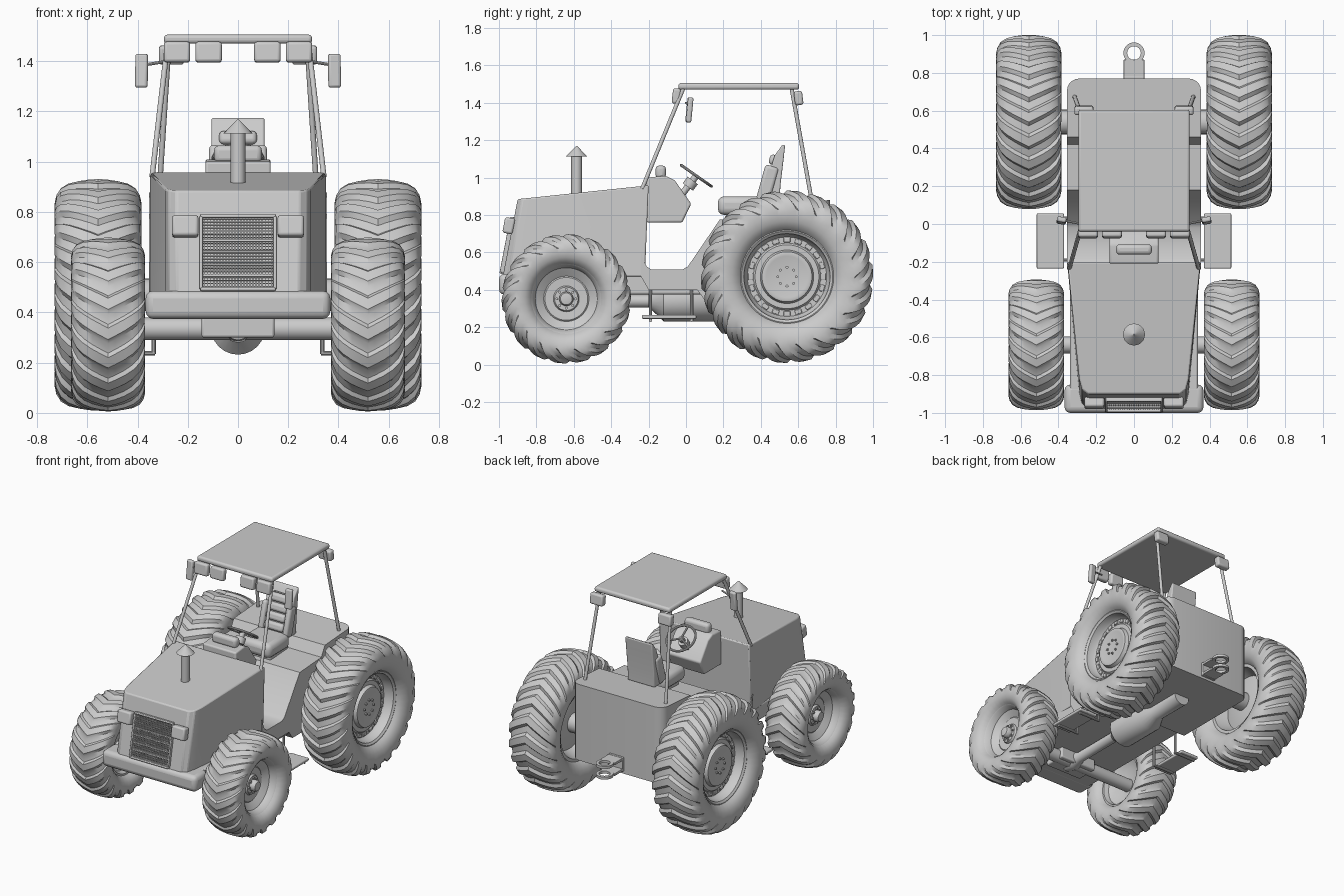
import bpy, bmesh, math
from mathutils import Vector, Matrix

if "Cube" in bpy.data.objects:
    bpy.data.objects.remove(bpy.data.objects["Cube"])

pi = math.pi


def finish(name, bm, bevel=0.0, seg=3):
    bmesh.ops.remove_doubles(bm, verts=bm.verts, dist=1e-5)
    bmesh.ops.recalc_face_normals(bm, faces=bm.faces)
    me = bpy.data.meshes.new(name)
    bm.to_mesh(me)
    bm.free()
    ob = bpy.data.objects.new(name, me)
    bpy.context.collection.objects.link(ob)
    if bevel:
        m = ob.modifiers.new("bevel", 'BEVEL')
        m.width, m.segments, m.limit_method = bevel, seg, 'ANGLE'
    return ob


def box(name, c, size, bevel=0.0, rx=0.0, rz=0.0):
    bm = bmesh.new()
    mat = Matrix.Translation(c) @ Matrix.Rotation(rz, 4, 'Z') @ Matrix.Rotation(rx, 4, 'X') @ Matrix.Diagonal((*size, 1))
    bmesh.ops.create_cube(bm, size=1, matrix=mat)
    return finish(name, bm, bevel)


def rod(name, a, b, r, n=16, r2=None):
    a, b = Vector(a), Vector(b)
    d = b - a
    bm = bmesh.new()
    mat = Matrix.Translation((a + b) / 2) @ d.to_track_quat('Z', 'Y').to_matrix().to_4x4()
    bmesh.ops.create_cone(bm, cap_ends=True, segments=n, radius1=r, radius2=r if r2 is None else r2,
                          depth=d.length, matrix=mat)
    return finish(name, bm)


def prism(bm, pts, x0, x1):
    """Extrude a y-z outline across x."""
    f = bm.faces.new([bm.verts.new((x0, y, z)) for y, z in pts])
    r = bmesh.ops.extrude_face_region(bm, geom=[f])
    bmesh.ops.translate(bm, verts=[v for v in r['geom'] if isinstance(v, bmesh.types.BMVert)], vec=(x1 - x0, 0, 0))


def grid_faces(bm, rows):
    for i, A in enumerate(rows):
        B = rows[(i + 1) % len(rows)]
        for k in range(len(A) - 1):
            bm.faces.new((A[k], A[k + 1], B[k + 1], B[k]))


def lathe(name, c, prof, n=48, axis='X'):
    """Spin (along, radius) points round an x or y axis through c."""
    bm = bmesh.new()
    rows = []
    for i in range(n):
        u, v = math.cos(2 * pi * i / n), math.sin(2 * pi * i / n)
        rows.append([bm.verts.new(Vector(c) + Vector((a, r * u, r * v) if axis == 'X' else (r * u, a, r * v)))
                     for a, r in prof])
    grid_faces(bm, rows)
    return finish(name, bm)


# Tyre: grid sheared into chevrons so that the lugs follow its columns
HALF = [(0, 1, 1), (.2, .997, 1), (.45, .985, 1), (.68, .962, 1), (.86, .92, 1), (.96, .86, .8),
        (1, .79, .25), (.99, .72, 0), (.94, .64, 0), (.82, .57, 0), (.66, .53, 0)]


def tyre(name, c, R, hw, lugs):
    prof = [(-x, r, w) for x, r, w in reversed(HALF[1:])] + HALF
    mid = len(HALF) - 1
    bm = bmesh.new()
    rows = []
    for i in range(lugs * 4):
        ph, low = ((0, 1), (.12, 0), (.5, 0), (.66, 1))[i % 4]
        row = []
        for k, (x, r, w) in enumerate(prof):
            th = 2 * pi / lugs * (i // 4 + ph - 1.1 * min(abs(k - mid) / 6, 1) ** 1.2)
            rr = R * (r - .036 * low * w)
            xx = hw * x * (1 - .05 * low * w)
            row.append(bm.verts.new((c[0] + xx, c[1] + rr * math.cos(th), c[2] + rr * math.sin(th))))
        rows.append(row)
    grid_faces(bm, rows)
    return finish(name, bm)


def wheel(side, tag, c, R, hw, lugs, rim, bolt_r, bolt_x):
    c = Vector((c[0] * side, c[1], c[2]))
    tyre(tag + "_tyre", c, R, hw, lugs)
    lathe(tag + "_rim", c, [(side * hw * a, R * r) for a, r in rim], 56)
    for i in range(8):
        t = 2 * pi * i / 8
        p = c + Vector((side * hw * bolt_x, bolt_r * math.cos(t), bolt_r * math.sin(t)))
        rod(tag + "_bolt", p - Vector((.01, 0, 0)), p + Vector((.01, 0, 0)), .008, 6)
    return c


REAR_RIM = [(-.3, 0), (-.3, .2), (-.15, .42), (-.5, .47), (-.68, .49), (-.68, .54), (-.6, .54), (.6, .54), (.7, .55),
            (.72, .53), (.66, .5), (.4, .485), (.3, .46), (.3, .39), (.36, .37), (.36, .31), (.5, .29), (.52, .27), (.5, .24), (.46, 0)]
FRONT_RIM = [(-.2, 0), (-.2, .3), (-.45, .47), (-.68, .5), (-.68, .55), (.6, .55), (.7, .57), (.72, .55), (.66, .52),
             (.4, .48), (.25, .38), (.2, .35), (.24, .33), (.22, .2), (.32, .18), (.32, .11), (.5, .11), (.58, .09), (.62, 0)]
for s in (-1, 1):
    c = wheel(s, "rear", (.557, .54, .47), .461, .173, 22, REAR_RIM, .05, .48)
    for i in range(20):
        t = 2 * pi * i / 20
        box("rim_slot", c + Vector((s * .053, .196 * math.cos(t), .196 * math.sin(t))), (.012, .024, .036), .004, rx=t)
    wheel(s, "front", (.517, -.64, .352), .346, .147, 18, FRONT_RIM, .05, .33)

# Axles and driveline
rod("front_axle", (-.5, -.64, .335), (.5, -.64, .335), .045, 24)
rod("rear_axle", (-.5, .54, .47), (.5, .54, .47), .065, 24)
box("front_axle_block", (0, -.66, .345), (.29, .16, .09), .01)
lathe("driveline", (0, 0, .34), [(-.72, 0), (-.7, .05), (-.62, .06), (-.56, .035), (-.2, .035), (-.17, .06), (-.12, .108),
                                (.16, .108), (.24, .06), (.5, .06), (.5, 0)], 24, 'Y')

# Hood with tapered plan, leaning nose and rising top
plan = [(.352, -.2), (.29, -.82), (.276, -.875), (.245, -.9)]
plan = plan + [(-x, y) for x, y in reversed(plan)]
bm = bmesh.new()
top = [bm.verts.new((x, y, .885 + (y + .9) * .105)) for x, y in plan]
bot = [bm.verts.new((x, y - .02 - .06 * (-.2 - y) / .7, .47)) for x, y in plan]
bm.faces.new(top)
bm.faces.new(bot)
for i in range(len(top)):
    j = (i + 1) % len(top)
    bm.faces.new((top[i], top[j], bot[j], bot[i]))
finish("hood", bm, .008, 2)

# Chassis, floor and rear body
box("chassis", (0, -.38, .43), (.68, 1.04, .11), .012)
bm = bmesh.new()
prism(bm, [(-.24, .47), (-.24, .6), (-.222, .55), (-.21, .525), (-.185, .508), (-.02, .508), (.01, .525), (.18, .775),
           (.42, .79), (.46, .86), (.77, .88), (.77, .345), (.1, .345), (.06, .4), (-.2, .4)], -.355, .355)
bm.edges.ensure_lookup_table()
corner = [e for e in bm.edges if all(v.co.y > .76 for v in e.verts) and abs(e.verts[0].co.x - e.verts[1].co.x) < .01]
bmesh.ops.bevel(bm, geom=corner, offset=.065, segments=5, profile=.5, affect='EDGES')
finish("rear_body", bm)
box("front_bumper", (0, -.925, .43), (.735, .15, .112), .03)

# Towing clevis
for z in (.375, .45):
    box("tow_plate", (0, .81, z), (.11, .12, .018), .003)
    bm = bmesh.new()
    rows = []
    for i in range(32):
        u, v = math.cos(2 * pi * i / 32), math.sin(2 * pi * i / 32)
        rows.append([bm.verts.new((r * u, .905 + r * v, z + h))
                     for r, h in ((.036, -.009), (.056, -.009), (.056, .009), (.036, .009), (.036, -.009))])
    grid_faces(bm, rows)
    finish("tow_ring", bm)
box("tow_bracket", (0, .775, .412), (.11, .02, .1), .004)

# Grille on the leaning nose
def nose(z, out=0.0):
    return -.98 + (z - .47) * .193 - out

lean = -.19
for s in (-1, 1):
    box("grille_side", (s * .147, nose(.637, .006), .637), (.014, .03, .295), .005, rx=lean)
    box("headlight", (s * .21, nose(.743, .02), .743), (.105, .055, .085), .012, rx=lean)
for z in (.492, .782):
    box("grille_end", (0, nose(z, .006), z), (.3, .03, .014), .005, rx=lean)
for i in range(23):
    box("grille_wire", (-.132 + i * .012, nose(.637, .003), .637), (.003, .01, .285), rx=lean)
    z = .502 + i * .0123
    box("grille_wire", (0, nose(z, .003), z), (.29, .01, .003), rx=lean)
for z in (.545, .59, .64, .685):
    box("grille_slat", (0, nose(z, .006), z), (.29, .016, .009), .002, rx=lean)

# Exhaust stack
rod("exhaust_pipe", (0, -.585, .88), (0, -.585, 1.13), .029, 24)
rod("exhaust_cap", (0, -.585, 1.112), (0, -.585, 1.17), .058, 24, .002)

# Canopy: roof, posts, lamps, mirrors
box("roof", (0, .282, 1.488), (.59, .645, .036), .014)
for s in (-1, 1):
    rod("front_post", (s * .342, -.235, .94), (s * .28, -.015, 1.475), .011, 12)
    rod("rear_post", (s * .315, .675, .86), (s * .275, .565, 1.475), .011, 12)
    for x in (.117, .243):
        box("roof_lamp", (s * x, -.052, 1.436), (.105, .042, .082), .012, rx=-.12)
    box("rear_lamp", (s * .265, .602, 1.425), (.1, .045, .075), .012, rx=.12)
    rod("mirror_arm", (s * .28, .0, 1.40), (s * .375, .02, 1.385), .006, 8)
    ob = box("mirror", (s * .384, .018, 1.362), (.05, .028, .135), .01, rx=-.1, rz=s * .15)

# Side steps on hangers
for s in (-1, 1):
    box("step_plate", (s * .443, -.09, .255), (.145, .29, .02), .006)
    for y in (-.19, .03):
        rod("step_hanger", (s * .335, y, .4), (s * .335, y, .235), .009, 10)
        rod("step_arm", (s * .33, y, .237), (s * .5, y, .237), .009, 10)

# Dashboard console and steering
bm = bmesh.new()
prism(bm, [(-.21, .76), (-.02, .76), (.028, .86), (-.06, .985), (-.11, 1.01), (-.21, 1.0)], -.13, .13)
finish("console", bm, .01)
box("instrument_pod", (0, -.135, 1.03), (.19, .055, .07), .02)
rod("steering_column", (0, -.03, .9), (0, .055, 1.01), .018, 16)
rod("column_collar", (0, .01, .95), (0, .036, .985), .034, 16)
hub = Vector((0, .055, 1.01))
bpy.ops.mesh.primitive_torus_add(location=hub, rotation=(-.61, 0, 0), major_radius=.098, minor_radius=.008,
                                 major_segments=40, minor_segments=10)
bpy.context.object.name = "steering_wheel"
for a in (.5, 2.64, 4.71):
    d = Matrix.Rotation(-.61, 3, 'X') @ Vector((math.cos(a), math.sin(a), 0))
    rod("wheel_spoke", hub, hub + d * .098, .007, 8)

# Seat with padded back
box("seat_base", (0, .32, .8), (.2, .2, .06), .01)
box("seat_cushion", (0, .29, .85), (.25, .24, .1), .035)
bm = bmesh.new()
prism(bm, [(.4, .86), (.43, .98), (.475, 1.12), (.515, 1.175), (.53, 1.175), (.522, 1.1), (.505, .96), (.5, .86)], -.105, .105)
finish("seat_back", bm, .025, 4)
for i in range(4):
    box("seat_pad", (0, .41 + i * .02, .92 + i * .058), (.15, .05, .055), .018, rx=-.3)
for s in (-1, 1):
    box("seat_bolster", (s * .095, .435, .965), (.04, .075, .2), .017, rx=-.27)

# Smooth the round parts, keep the creases
bpy.ops.object.select_all(action='SELECT')
bpy.context.view_layer.objects.active = bpy.data.objects["hood"]
bpy.ops.object.shade_smooth_by_angle(angle=math.radians(35))
